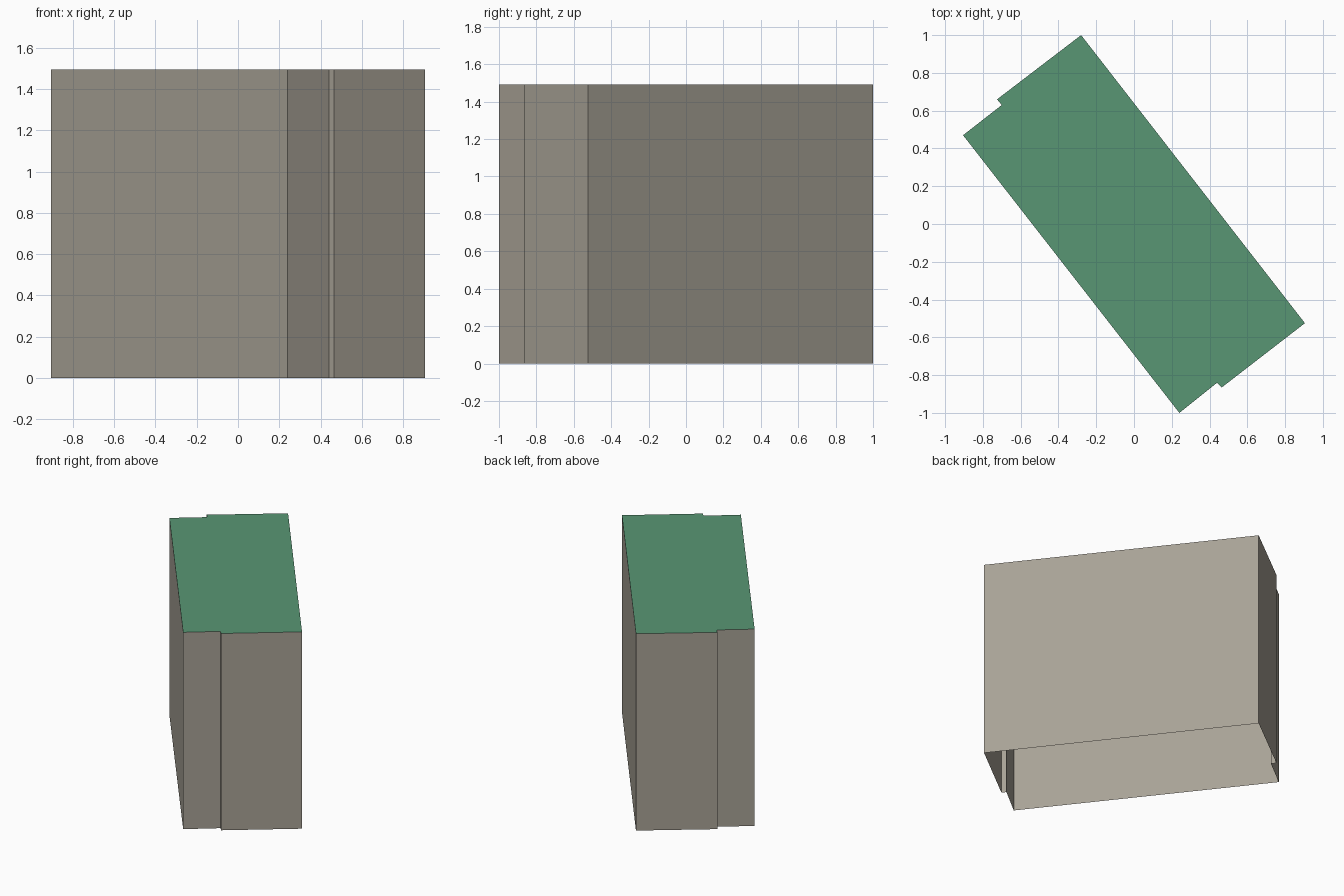
import bpy, bmesh

if "Cube" in bpy.data.objects:
    bpy.data.objects.remove(bpy.data.objects["Cube"])

HEIGHT = 1.493

# Footprint, counter-clockwise, with a small step in each end wall
FOOTPRINT = [(-0.28, 1.0), (-0.725, 0.66), (-0.70, 0.63), (-0.905, 0.47),
             (0.24, -1.0), (0.44, -0.84), (0.465, -0.865), (0.905, -0.525)]


def material(name, srgb):
    mat = bpy.data.materials.new(name)
    linear = [((c / 255 + 0.055) / 1.055) ** 2.4 for c in srgb]
    mat.diffuse_color = (*linear, 1)
    mat.use_nodes = True
    mat.node_tree.nodes["Principled BSDF"].inputs["Base Color"].default_value = mat.diffuse_color
    return mat


def add_object(name, bm, mat):
    mesh = bpy.data.meshes.new(name)
    bm.to_mesh(mesh)
    bm.free()
    mesh.materials.append(mat)
    obj = bpy.data.objects.new(name, mesh)
    bpy.context.collection.objects.link(obj)
    return obj


# Outer walls: open shell with no floor
bm = bmesh.new()
low = [bm.verts.new((x, y, 0)) for x, y in FOOTPRINT]
high = [bm.verts.new((x, y, HEIGHT)) for x, y in FOOTPRINT]
for i in range(len(FOOTPRINT)):
    j = (i + 1) % len(FOOTPRINT)
    bm.faces.new((low[i], low[j], high[j], high[i]))
add_object("outer_walls", bm, material("warm grey wall", (168, 162, 150)))

# Flat roof
bm = bmesh.new()
bm.faces.new([bm.verts.new((x, y, HEIGHT)) for x, y in FOOTPRINT])
add_object("flat_roof", bm, material("green roof", (88, 150, 116)))
